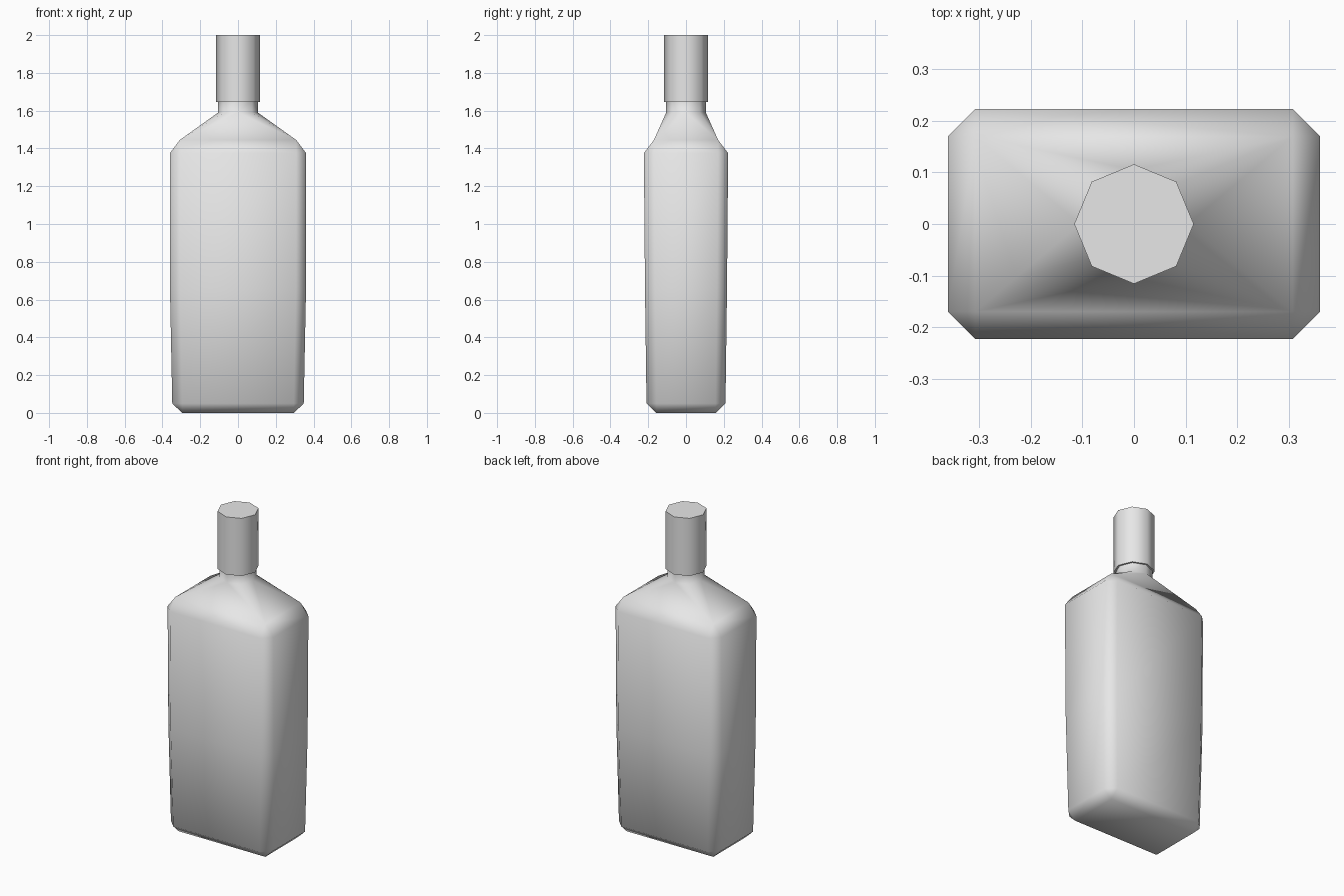
import bpy, bmesh, math

cube = bpy.data.objects.get("Cube")
if cube:
    bpy.data.objects.remove(cube)

grey = bpy.data.materials.new("light grey")
grey.use_nodes = True
grey.diffuse_color = (0.8, 0.8, 0.8, 1)
grey.node_tree.nodes["Principled BSDF"].inputs["Base Color"].default_value = (0.8, 0.8, 0.8, 1)


def finish(bm, name, angle):
    bmesh.ops.recalc_face_normals(bm, faces=bm.faces)
    mesh = bpy.data.meshes.new(name)
    bm.to_mesh(mesh)
    bm.free()
    obj = bpy.data.objects.new(name, mesh)
    bpy.context.collection.objects.link(obj)
    mesh.materials.append(grey)
    bpy.ops.object.select_all(action='DESELECT')
    obj.select_set(True)
    bpy.context.view_layer.objects.active = obj
    bpy.ops.object.shade_smooth_by_angle(angle=math.radians(angle))


def ring(bm, points, z):
    return [bm.verts.new((x, y, z)) for x, y in points]


def chamfered(x, y, c=0.053):
    # Corner pairs, anticlockwise from the +x +y corner
    return [(x, y - c), (x - c, y), (c - x, y), (-x, y - c),
            (-x, c - y), (c - x, -y), (x - c, -y), (x, c - y)]


def rectangle(x, y):
    return [(x, y), (-x, y), (-x, -y), (x, -y)]


def octagon(r, start=45):
    return [(r * math.cos(math.radians(start + 45 * i)),
             r * math.sin(math.radians(start + 45 * i))) for i in range(8)]


def join(bm, a, b):
    n = len(a)
    for i in range(n):
        j = (i + 1) % n
        bm.faces.new((a[i], a[j], b[j], b[i]))


def join_corners(bm, rect, cham):
    # Corner triangles and bevel strips between four and eight points
    for i in range(4):
        j = (i + 1) % 4
        bm.faces.new((rect[i], cham[2 * i], cham[2 * i + 1]))
        bm.faces.new((rect[i], cham[2 * i + 1], cham[2 * j], rect[j]))


# Bottle body: base, tapered walls, shoulders and neck
bm = bmesh.new()
base = ring(bm, rectangle(0.296, 0.157), 0)
foot = ring(bm, chamfered(0.348, 0.209), 0.05)
waist = ring(bm, chamfered(0.360, 0.217), 0.65)
top = ring(bm, chamfered(0.361, 0.223), 1.375)
shoulder = ring(bm, rectangle(0.308, 0.17), 1.445)
neck_low = ring(bm, octagon(0.105), 1.59)
neck_high = ring(bm, octagon(0.105), 1.66)

bm.faces.new(base)
join_corners(bm, base, foot)
join(bm, foot, waist)
join(bm, waist, top)
join_corners(bm, shoulder, top)
for i in range(4):
    j = (i + 1) % 4
    a, mid, b = neck_low[2 * i], neck_low[2 * i + 1], neck_low[2 * j]
    bm.faces.new((shoulder[i], mid, a))
    bm.faces.new((shoulder[i], shoulder[j], mid))
    bm.faces.new((shoulder[j], b, mid))
join(bm, neck_low, neck_high)
bm.faces.new(neck_high)
finish(bm, "bottle_body", 80)

# Eight-sided cap
bm = bmesh.new()
low = ring(bm, octagon(0.116), 1.645)
high = ring(bm, octagon(0.116), 2)
bm.faces.new(low)
bm.faces.new(high)
join(bm, low, high)
finish(bm, "cap", 60)
